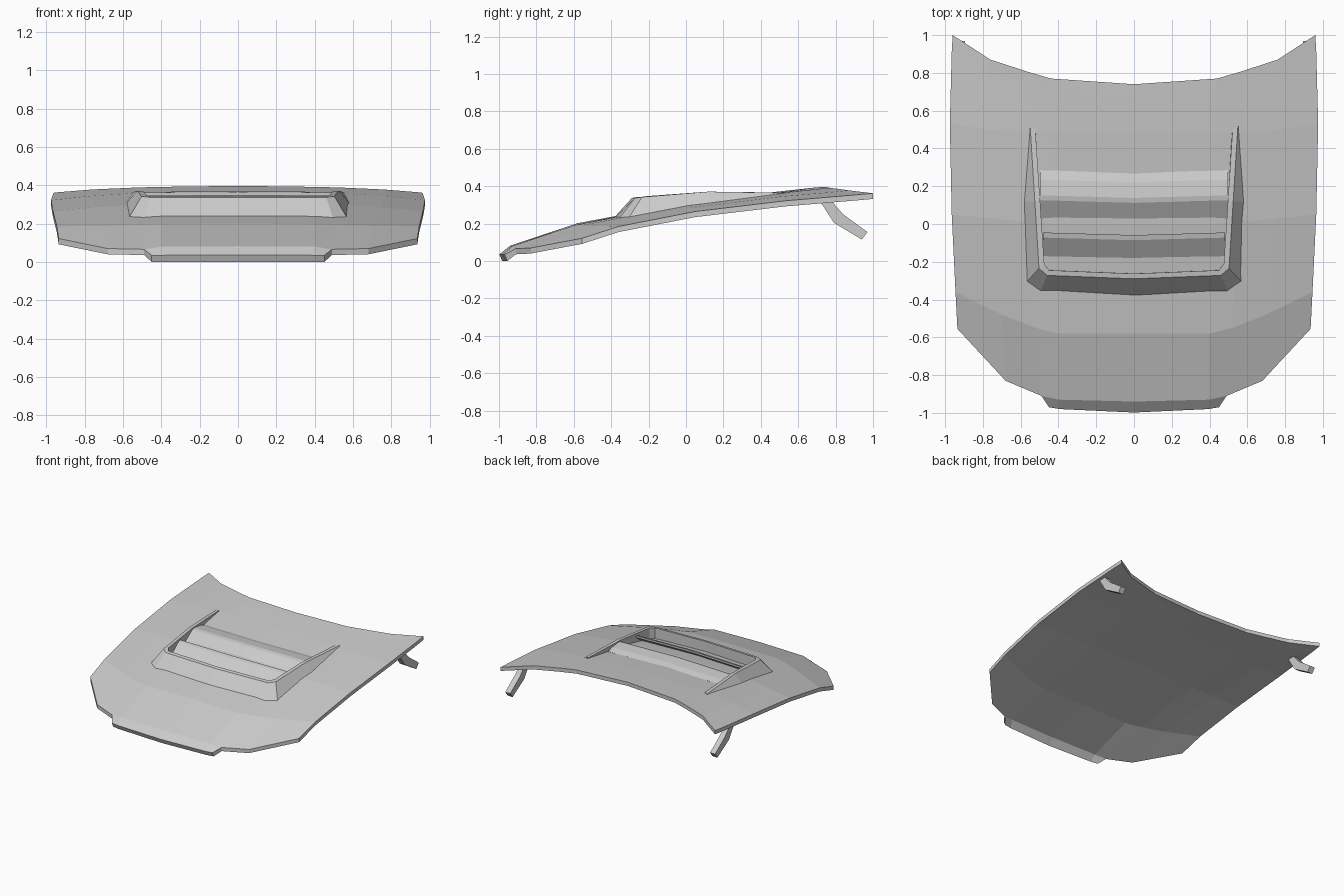
import bpy, bmesh
from mathutils import Vector

if "Cube" in bpy.data.objects:
    bpy.data.objects.remove(bpy.data.objects["Cube"])


def mirrored(row):
    """Half row starting on the centre line -> full row from -x to +x."""
    return [(-x, y, z) for x, y, z in reversed(row[1:])] + list(row)


def finish(name, bm):
    bmesh.ops.recalc_face_normals(bm, faces=bm.faces)
    me = bpy.data.meshes.new(name)
    bm.to_mesh(me)
    bm.free()
    ob = bpy.data.objects.new(name, me)
    bpy.context.collection.objects.link(ob)
    return ob


def loft(bm, rows):
    """Skin a list of equally long rows of points."""
    grid = [[bm.verts.new(p) for p in r] for r in rows]
    for a, b in zip(grid, grid[1:]):
        for i in range(len(a) - 1):
            bm.faces.new((a[i], a[i + 1], b[i + 1], b[i]))
    return grid


# bonnet skin: half rows from the windscreen edge to the nose
rows = [
    [(0, .74, .397), (.44, .77, .391), (.56, .805, .387), (.76, .87, .378), (.96, 1.0, .362)],
    [(0, .69, .393), (.43, .715, .386), (.56, .75, .381), (.765, .80, .370), (.965, .91, .354)],
    [(0, .48, .370), (.43, .48, .363), (.56, .485, .357), (.77, .50, .344), (.975, .53, .322)],
    [(0, 0, .312), (.42, 0, .304), (.55, .01, .298), (.75, .03, .285), (.965, .05, .265)],
    [(0, -.58, .202), (.40, -.58, .196), (.52, -.55, .193), (.70, -.48, .188), (.945, -.36, .185)],
    [(0, -.94, .082), (.40, -.93, .080), (.49, -.91, .066), (.68, -.83, .070), (.935, -.555, .122)],
]
bm = bmesh.new()
grid = loft(bm, [mirrored(r) for r in rows])
# nose lip hangs off the middle of the front edge
nose = [bm.verts.new(p) for p in mirrored([(0, -.998, .036), (.39, -.98, .035), (.45, -.97, .035)])]
front = grid[-1][2:7]
for i in range(4):
    bm.faces.new((front[i], front[i + 1], nose[i + 1], nose[i]))
# give the panel its thickness, straight down
bm.normal_update()
top = bm.faces[:]
low = bmesh.ops.extrude_face_region(bm, geom=top, use_keep_orig=True)
bmesh.ops.translate(bm, vec=(0, 0, -.03),
                    verts=[v for v in low["geom"] if isinstance(v, bmesh.types.BMVert)])
for v in bm.verts:
    if v.co.y < -.96 and v.co.z < .02:
        v.co += Vector((0, .015, -v.co.z))
finish("bonnet_panel", bm)

# raised scoop frame: outer base, outer rim, inner rim, inner base at each station
stations = [
    [(0, -.39, .225), (0, -.29, .337), (0, -.263, .342), (0, -.262, .25)],
    [(.50, -.367, .215), (.46, -.272, .337), (.45, -.245, .342), (.45, -.244, .25)],
    [(.572, -.31, .225), (.503, -.235, .342), (.475, -.21, .347), (.475, -.21, .25)],
    [(.602, .12, .285), (.525, .12, .371), (.497, .12, .371), (.497, .12, .30)],
    [(.555, .52, .355), (.55, .52, .364), (.522, .50, .366), (.520, .50, .35)],
]
bm = bmesh.new()
path = [[(-x, y, z) for x, y, z in s] for s in reversed(stations[1:])] + stations
ring = loft(bm, path)
bm.faces.new(ring[0])
bm.faces.new(ring[-1])
finish("scoop_frame", bm)


# louvres: side profile (y, z) swept across the opening in a shallow chevron
def louvre(name, profile, half):
    bm = bmesh.new()
    cols = [[(x, y + dy, z + dz) for y, z in profile]
            for x, dy, dz in ((-half, 0, -.004), (0, -.014, 0), (half, 0, -.004))]
    g = loft(bm, [c + [c[0]] for c in cols])
    bmesh.ops.remove_doubles(bm, verts=bm.verts, dist=1e-5)
    bmesh.ops.holes_fill(bm, edges=bm.edges)
    finish(name, bm)


louvre("front_louvre", [(-.17, .275), (-.072, .343), (-.045, .35), (-.045, .335), (-.13, .275)], .483)
louvre("rear_louvre", [(.025, .305), (.126, .364), (.152, .369), (.235, .359), (.285, .343), (.25, .315)], .498)

# cranked hinge arms under the rear corners
arm = [(.72, .315), (.79, .205), (.94, .115), (.97, .155), (.84, .25), (.77, .33)]
for side, label in ((-1, "left"), (1, "right")):
    bm = bmesh.new()
    a, b = [[bm.verts.new((side * x, y, z)) for y, z in arm] for x in (.895, .94)]
    for i in range(6):
        j = (i + 1) % 6
        bm.faces.new((a[i], a[j], b[j], b[i]))
    for s in (a, b):
        bm.faces.new((s[0], s[1], s[4], s[5]))
        bm.faces.new((s[1], s[2], s[3], s[4]))
    finish(label + "_hinge_arm", bm)
